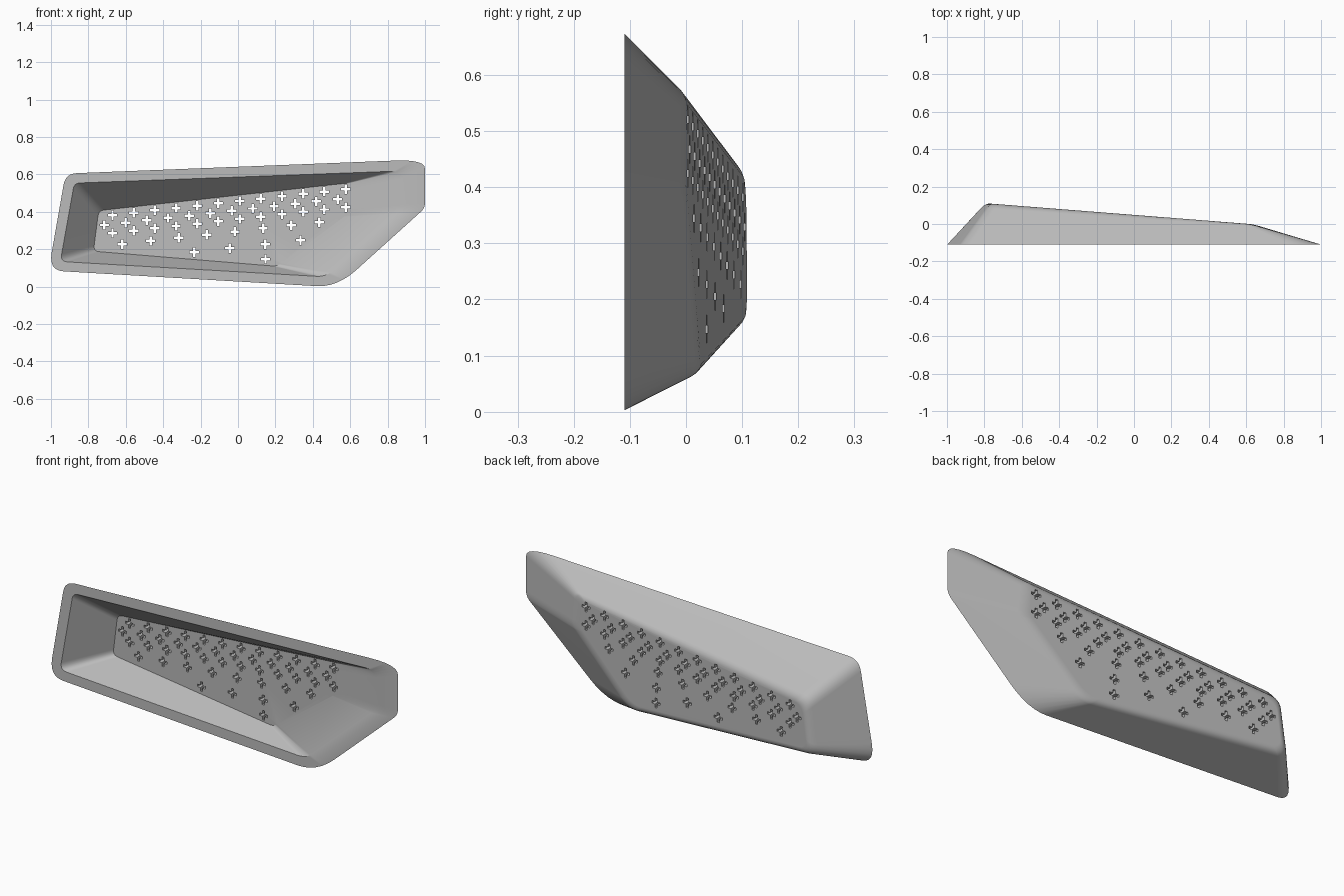
import bpy, bmesh
from mathutils import Vector

cube = bpy.data.objects.get("Cube")
if cube:
    bpy.data.objects.remove(cube)

FRONT = -0.11
THICK = 0.036
STEPS = 6


def back_y(x):
    """Depth of the slanted back panel."""
    return 0.11 - 0.0786 * (x + 0.78)


def rounded(corners, cuts):
    """Outline with curved corners; cuts = distance before and after each."""
    pts = []
    n = len(corners)
    for i, c in enumerate(corners):
        c = Vector(c)
        prev, nxt = Vector(corners[i - 1]), Vector(corners[(i + 1) % n])
        a = c + (prev - c).normalized() * cuts[i][0]
        b = c + (nxt - c).normalized() * cuts[i][1]
        for k in range(STEPS + 1):
            t = k / STEPS
            pts.append(a * (1 - t) ** 2 + c * 2 * t * (1 - t) + b * t * t)
    return pts


def inset(corners, d):
    """Move every side of a clockwise outline inward by d."""
    out = []
    n = len(corners)
    for i, c in enumerate(corners):
        c = Vector(c)
        u = (c - Vector(corners[i - 1])).normalized()
        v = (Vector(corners[(i + 1) % n]) - c).normalized()
        nu, nv = Vector((u.y, -u.x)), Vector((v.y, -v.x))
        out.append(c + (nu + nv) * d / (1 + nu.dot(nv)))
    return out


def on_front(pts):
    return [Vector((p.x, FRONT, p.y)) for p in pts]


def on_back(pts, lift=0.0):
    return [Vector((p.x, back_y(p.x) - lift, p.y)) for p in pts]


# Outlines: top left, top right, right, bottom, bottom left
rim = [(-0.922, 0.604), (1.0, 0.68), (1.0, 0.42), (0.53, -0.004), (-1.013, 0.086)]
rim_cuts = [(0.06, 0.06), (0.16, 0.05), (0.03, 0.03), (0.14, 0.11), (0.08, 0.1)]
panel = [(-0.765, 0.425), (0.62, 0.565), (0.64, 0.4), (0.3, 0.068), (-0.8, 0.16)]
panel_cuts = [(0.05, 0.05), (0.03, 0.03), (0.03, 0.03), (0.06, 0.06), (0.05, 0.05)]
mouth = [(-0.875, 0.553), (0.87, 0.618), (0.87, 0.41), (0.47, 0.052), (-0.95, 0.134)]
mouth_cuts = [(0.03, 0.03), (0.06, 0.04), (0.03, 0.03), (0.05, 0.05), (0.04, 0.04)]
floor = [(-0.745, 0.406), (0.6, 0.555), (0.59, 0.39), (0.21, 0.108), (-0.773, 0.189)]
floor_cuts = [(0.03, 0.03)] * 5

# Shell rings run from the mouth floor, over the rim, to the back panel
outer_rim = on_front(rounded(rim, rim_cuts))
edge = on_back(rounded(panel, panel_cuts))
flat = on_back(rounded(inset(panel, 0.025), panel_cuts))
rings = [on_back(rounded(floor, floor_cuts), THICK),
         on_front(rounded(mouth, mouth_cuts)), outer_rim]
for k in range(5):
    t = k / 4
    ring = []
    for r, e, f in zip(outer_rim, edge, flat):
        w = e + (r - e).normalized() * 0.035
        ring.append(w * (1 - t) ** 2 + e * 2 * t * (1 - t) + f * t * t)
    rings.append(ring)

bm = bmesh.new()
loops = [[bm.verts.new(p) for p in ring] for ring in rings]
for a, b in zip(loops, loops[1:]):
    n = len(a)
    for i in range(n):
        j = (i + 1) % n
        bm.faces.new((a[i], a[j], b[j], b[i]))
bm.faces.new(loops[0])
bm.faces.new(loops[-1])
bmesh.ops.recalc_face_normals(bm, faces=bm.faces)
mesh = bpy.data.meshes.new("shell")
bm.to_mesh(mesh)
bm.free()
shell = bpy.data.objects.new("shell", mesh)
bpy.context.collection.objects.link(shell)

# Plain grey material
grey = bpy.data.materials.new("plain grey")
grey.use_nodes = True
colour = (0.5, 0.5, 0.5, 1)
grey.diffuse_color = colour
grey.node_tree.nodes["Principled BSDF"].inputs["Base Color"].default_value = colour
mesh.materials.append(grey)

# Plus-shaped drain holes: start x, start z, step x, step z, count
hole_rows = [(-0.671, 0.382, 0.1133, 0.0126, 12),
             (-0.671, 0.286, 0.1133, 0.0126, 12),
             (-0.714, 0.329, 0.1133, 0.0126, 12),
             (-0.618, 0.227, 0.1504, 0.0168, 8),
             (-0.233, 0.184, 0.189, 0.0214, 4),
             (0.147, 0.147, 0, 0, 1)]
ARM, HALF = 0.025, 0.0065
quarter = [(HALF, ARM), (HALF, HALF), (ARM, HALF)]
plus = []
for turn in range(4):
    plus += quarter
    quarter = [(z, -x) for x, z in quarter]

bm = bmesh.new()
for x0, z0, dx, dz, count in hole_rows:
    for i in range(count):
        cx, cz = x0 + dx * i, z0 + dz * i
        face = bm.faces.new([bm.verts.new((cx + x, -0.2, cz + z)) for x, z in plus])
        out = bmesh.ops.extrude_face_region(bm, geom=[face])["geom"]
        verts = [g for g in out if isinstance(g, bmesh.types.BMVert)]
        bmesh.ops.translate(bm, verts=verts, vec=(0, 0.4, 0))
bmesh.ops.recalc_face_normals(bm, faces=bm.faces)
cut_mesh = bpy.data.meshes.new("hole_cutter")
bm.to_mesh(cut_mesh)
bm.free()
cutter = bpy.data.objects.new("hole_cutter", cut_mesh)
cutter.hide_render = True
bpy.context.collection.objects.link(cutter)

bpy.ops.object.select_all(action="DESELECT")
shell.select_set(True)
bpy.context.view_layer.objects.active = shell
cut = shell.modifiers.new("holes", "BOOLEAN")
cut.operation = "DIFFERENCE"
cut.solver = "EXACT"
cut.object = cutter
bpy.ops.object.modifier_apply(modifier=cut.name)
bpy.data.objects.remove(cutter)

# Soft outer edges, crisp rim and holes
bpy.ops.object.shade_smooth_by_angle(angle=0.5)
soft = shell.modifiers.new("soft normals", "WEIGHTED_NORMAL")
soft.keep_sharp = True
